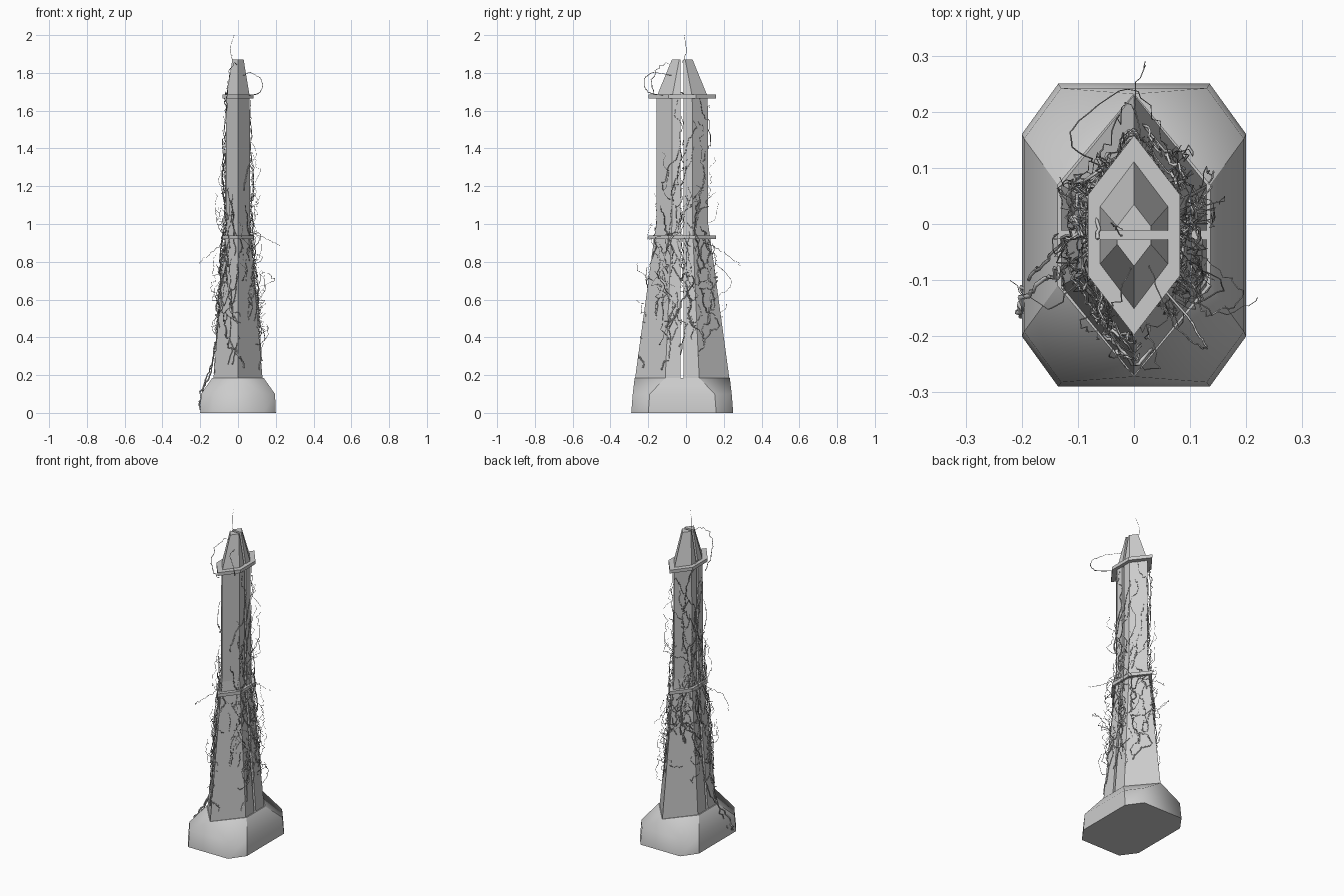
import bpy, bmesh, math, random
from mathutils import Vector

random.seed(7)
old = bpy.data.objects.get("Cube")
if old:
    bpy.data.objects.remove(old)

CY = -0.02  # depth of the tower axis


def material(name, value):
    m = bpy.data.materials.new(name)
    m.use_nodes = True
    colour = (value, value, value, 1)
    m.diffuse_color = colour
    m.node_tree.nodes["Principled BSDF"].inputs["Base Color"].default_value = colour
    return m


stone = material("grey stone", 0.6)


def add_object(name, data):
    ob = bpy.data.objects.new(name, data)
    bpy.context.collection.objects.link(ob)
    data.materials.append(stone)
    return ob


def loft(name, sections, smooth_rule=None):
    """Skin a stack of equal-length outlines and cap both ends."""
    bm = bmesh.new()
    rows = [[bm.verts.new(p) for p in s] for s in sections]
    n = len(rows[0])
    for a, b in zip(rows, rows[1:]):
        for i in range(n):
            j = (i + 1) % n
            bm.faces.new((a[i], a[j], b[j], b[i]))
    bm.faces.new(rows[0])
    bm.faces.new(rows[-1])
    bmesh.ops.remove_doubles(bm, verts=bm.verts, dist=1e-5)
    bmesh.ops.recalc_face_normals(bm, faces=bm.faces)
    if smooth_rule:
        for f in bm.faces:
            f.smooth = True
        for e in bm.edges:
            e.smooth = smooth_rule(e)
    me = bpy.data.meshes.new(name)
    bm.to_mesh(me)
    bm.free()
    return add_object(name, me)


# Plinth: chamfered block whose shoulders close in to a pointed hexagon
def plinth_outline(z, xs, x_side, y_side, y_end):
    quarter = [(x_side, y_side), (xs, y_end)]
    pts = quarter + [(-x, y) for x, y in reversed(quarter)]
    pts += [(-x, -y) for x, y in pts]
    return [(x, y + CY, z) for x, y in pts]


def plinth_edge_is_smooth(e):
    a, b = (v.co for v in e.verts)
    if any(abs(f.normal.z) > 0.99 for f in e.link_faces):
        return False
    same_side = abs(a.x) > 0.134 and abs(b.x) > 0.134
    return not (same_side and abs(a.z - b.z) > 0.01)


loft("plinth", [plinth_outline(0, 0.135, 0.2, 0.18, 0.27),
                plinth_outline(0.1, 0.13, 0.196, 0.172, 0.262),
                plinth_outline(0.185, 0, 0.136, 0.09, 0.252)], plinth_edge_is_smooth)

# Shaft profile: height, half width, half depth, half length of the flat side
PROFILE = [(0.18, 0.13, 0.25, 0.09), (0.93, 0.068, 0.148, 0.057),
           (1.0, 0.064, 0.137, 0.055), (1.675, 0.062, 0.135, 0.053),
           (1.87, 0.03, 0.055, 0.016)]


def section(z):
    for a, b in zip(PROFILE, PROFILE[1:]):
        if z <= b[0]:
            t = max(0, (z - a[0]) / (b[0] - a[0]))
            return [p + (q - p) * t for p, q in zip(a[1:], b[1:])]
    return PROFILE[-1][1:]


# Two shaft halves with an open slit between them
GAP = 0.008
for side, name in ((-1, "front_shaft"), (1, "back_shaft")):
    rows = []
    for z, w, d, f in PROFILE:
        half = [(w, GAP), (w, f), (0, d), (-w, f), (-w, GAP)]
        rows.append([(x, y * side + CY, z) for x, y in half])
    loft(name, rows)


# Hexagonal collars
def hexagon(w, d, f, z):
    pts = [(w, -f), (w, f), (0, d), (-w, f), (-w, -f), (0, -d)]
    return [(x, y + CY, z) for x, y in pts]


for name, z in (("middle_collar", 0.93), ("upper_collar", 1.675)):
    w, d, f = 0.082, 0.178, 0.072
    iw, idp, fi = 0.06, 0.132, 0.05
    loft(name, [hexagon(iw, idp, fi, z - 0.01), hexagon(w, d, f, z - 0.01),
                hexagon(w, d, f, z + 0.01), hexagon(iw, idp, fi, z + 0.01)])


# Creepers
def vine_group(name, radius):
    cu = bpy.data.curves.new(name, "CURVE")
    cu.dimensions = "3D"
    cu.bevel_depth = radius
    cu.bevel_resolution = 0
    cu.use_fill_caps = True
    add_object(name, cu)
    return cu


def strand(cu, pts, thick=1.0):
    sp = cu.splines.new("POLY")
    sp.points.add(len(pts) - 1)
    for i, (p, q) in enumerate(zip(sp.points, pts)):
        p.co = (*q, 1)
        p.radius = thick * (1 - 0.6 * i / len(pts))


def on_shaft(u, z, off):
    """Point at perimeter position u (0 to 6) on the shaft, pushed outward."""
    w, d, f = section(z)
    ring = [Vector(p) for p in hexagon(w, d, f, z)]
    i = int(u % 6)
    p = ring[i].lerp(ring[(i + 1) % 6], u % 1)
    out = Vector((p.x, (p.y - CY) * 0.6, 0)).normalized()
    return p + out * off


def climb(cu, u, z, steps, rise, lift, thick):
    pts, off, drift = [], 0.003, 0
    for _ in range(steps):
        pts.append(on_shaft(u, z, off))
        drift = drift * 0.7 + random.gauss(0, 0.035)
        u += drift
        z = min(1.84, max(0.2, z + rise * random.uniform(-0.25, 1.3)))
        off = min(lift, max(0.002, off + random.gauss(0, lift * 0.22)))
    strand(cu, pts, thick)


SIDES = (0.5, 3.5)  # middles of the +x and -x flats
thick_vines = vine_group("climbing_vines", 0.004)
for i in range(44):
    u = SIDES[i % 5 < 3] + random.gauss(0, 0.75)
    climb(thick_vines, u, random.uniform(0.2, 0.85), random.randint(15, 38),
          0.022, 0.02, random.uniform(0.5, 1.1))
for i in range(12):
    climb(thick_vines, SIDES[i % 3 > 0] + random.gauss(0, 0.6),
          random.uniform(0.9, 1.25), 30, 0.03, 0.022, 0.7)

fine_vines = vine_group("fine_tendrils", 0.0016)
for i in range(75):
    u = SIDES[i % 2] + random.gauss(0, 0.8)
    climb(fine_vines, u, random.uniform(0.35, 1.15), random.randint(10, 26),
          0.02, 0.055, 1)


# Loose sprays hanging clear of the tower
def spray(cu, ctrl, thick=1.0, wobble=0.004):
    ctrl = [Vector(c) for c in ctrl]
    ext = [ctrl[0]] + ctrl + [ctrl[-1]]
    pts = []
    for a, b, c, d in zip(ext, ext[1:], ext[2:], ext[3:]):
        for k in range(8):
            t = k / 8
            p = 0.5 * (2 * b + (c - a) * t + (2 * a - 5 * b + 4 * c - d) * t * t
                       + (3 * b - a - 3 * c + d) * t ** 3)
            pts.append(p + Vector([random.gauss(0, wobble) for _ in range(3)]))
    strand(cu, pts + [ctrl[-1]], thick)


spray(fine_vines, [(-0.02, -0.02, 1.85), (-0.04, 0, 1.92), (-0.02, -0.01, 2.0)], 1, 0.002)
spray(fine_vines, [(0.04, -0.1, 1.68), (0.12, -0.2, 1.7), (0.12, -0.22, 1.77),
                   (0.06, -0.16, 1.8), (0.02, -0.06, 1.78)], 1.5, 0.002)
spray(thick_vines, [(-0.06, -0.1, 1.6), (-0.06, -0.18, 1.72), (-0.03, -0.14, 1.83),
                    (0, -0.05, 1.84)], 0.6)
spray(thick_vines, [(-0.06, -0.02, 1.7), (-0.07, 0.04, 1.66), (-0.06, 0.08, 1.55),
                    (-0.05, 0.09, 1.4)], 0.9)
spray(fine_vines, [(0.07, -0.05, 0.95), (0.14, -0.16, 0.93), (0.22, -0.13, 0.88)])
spray(fine_vines, [(-0.08, -0.08, 0.9), (-0.15, -0.15, 0.84), (-0.22, -0.1, 0.78)])
spray(fine_vines, [(0.04, 0.1, 0.9), (0, 0.2, 0.85), (0.02, 0.29, 0.78)])
spray(fine_vines, [(-0.06, 0.1, 0.7), (-0.11, 0.16, 0.78), (0, 0.24, 0.68), (0.06, 0.14, 0.6)])
spray(fine_vines, [(0.02, -0.18, 0.7), (0.04, -0.25, 0.75), (0.01, -0.26, 0.8)])
spray(thick_vines, [(0.1, -0.08, 0.62), (0.13, -0.16, 0.74), (0.19, -0.12, 0.7),
                    (0.12, -0.06, 0.67)], 0.5)
spray(thick_vines, [(0.1, 0, 0.5), (0.14, 0.08, 0.42), (0.13, 0.09, 0.35), (0.11, 0.05, 0.3)], 0.5)
spray(thick_vines, [(-0.2, -0.16, 0.02), (-0.2, -0.14, 0.1), (-0.15, -0.09, 0.2),
                    (-0.12, -0.08, 0.36), (-0.1, -0.06, 0.55)], 1.4)
spray(thick_vines, [(-0.2, -0.12, 0.05), (-0.17, -0.08, 0.17), (-0.13, -0.03, 0.3),
                    (-0.1, 0, 0.5)], 1.1)
